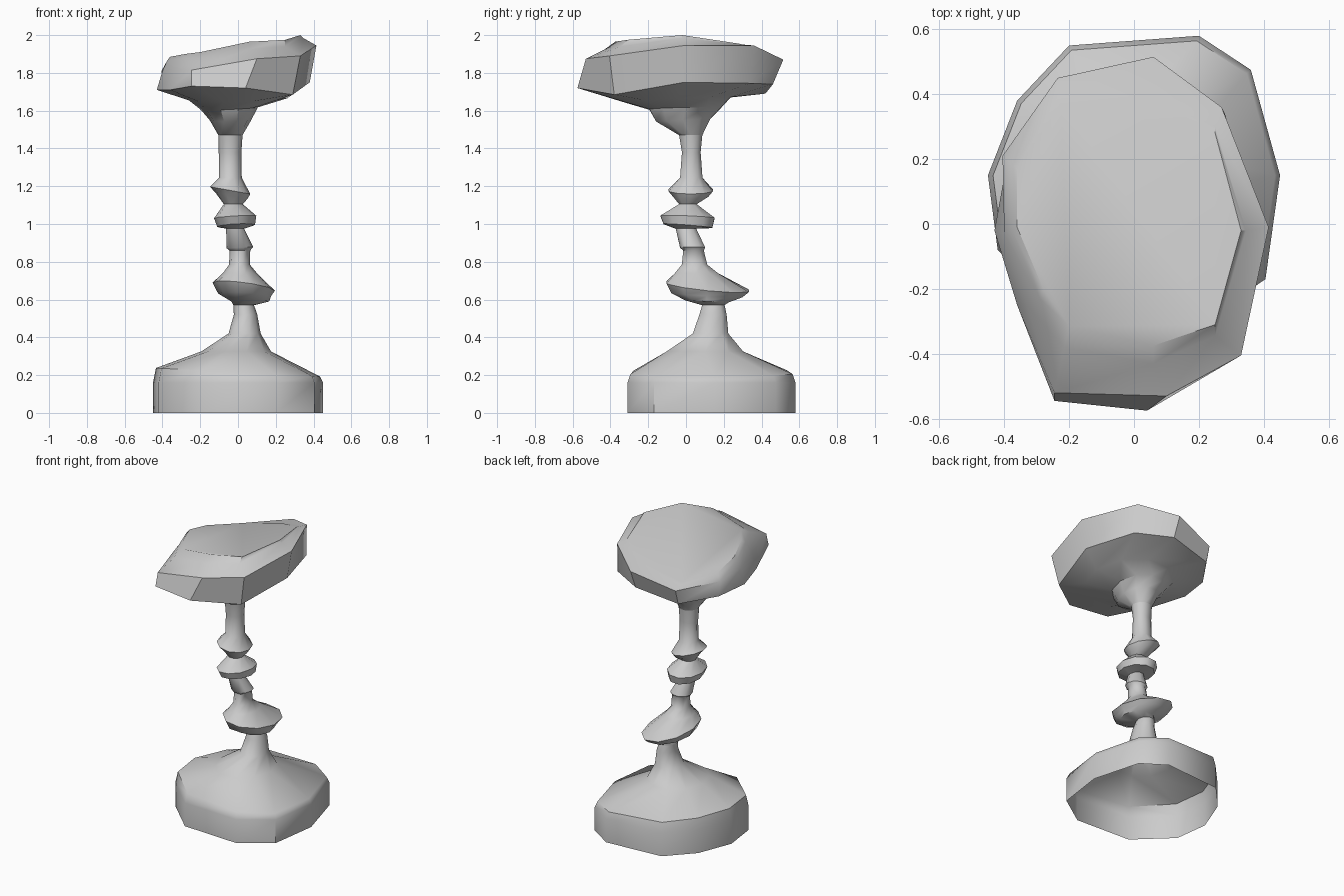
import bpy, math

SIDES = 10


def ring(x, y, z, rx, ry, sx=0.0, sy=0.0):
    """Ten-sided elliptical section; sx, sy are its slopes along x and y."""
    pts = []
    for i in range(SIDES):
        a = 2 * math.pi * i / SIDES
        dx, dy = rx * math.cos(a), 1.04 * ry * math.sin(a)
        pts.append((x + dx, y + dy, z + dx * sx + dy * sy))
    return pts


def outline(points, z, sx=0.0, scale=1.0, cy=0.0):
    """Irregular outline laid on a plane sloping along x."""
    return [(px * scale, cy + (py - cy) * scale, z + sx * px) for px, py in points]


def loft(name, sections, cap_top=False, angle=45):
    n = SIDES
    verts = [p for s in sections for p in s]
    faces = []
    for k in range(len(sections) - 1):
        for i in range(n):
            j = (i + 1) % n
            faces.append((k * n + i, k * n + j, (k + 1) * n + j, (k + 1) * n + i))
    if cap_top:
        faces.append(tuple(range(len(verts) - n, len(verts))))
    mesh = bpy.data.meshes.new(name)
    mesh.from_pydata(verts, [], faces)
    ob = bpy.data.objects.new(name, mesh)
    bpy.context.collection.objects.link(ob)
    bpy.ops.object.select_all(action='DESELECT')
    ob.select_set(True)
    bpy.context.view_layer.objects.active = ob
    bpy.ops.object.shade_smooth_by_angle(angle=math.radians(angle))
    return ob


# Base: hollow faceted drum rising to the neck
foot = [(.45, .15), (.36, .475), (.2, .58), (-.2, .55), (-.36, .38),
        (-.45, .15), (-.42, -.08), (-.2, -.29), (.2, -.31), (.405, -.17)]
neck = ring(.03, .145, .57, .055, .06)
loft("base", [
    outline(foot, 0),
    outline(foot, .16),
    outline(foot, .215, -.05, .965, .135),
    ring(-.01, .1, .325, .185, .205),
    ring(.035, .13, .42, .085, .095),
    ring(.04, .143, .52, .062, .073),
    neck])

# Stem: leaning turned shaft with tilted collars
stem_top = ring(-.04, .025, 1.47, .064, .062)
loft("stem", [
    neck,
    ring(.065, .11, .59, .1, .115, 0, -.05),
    ring(.035, .11, .625, .14, .19, -.05, -.06),
    ring(.03, .115, .668, .165, .22, -.13, -.1),
    ring(.01, .055, .74, .09, .115),
    ring(.008, .045, .785, .055, .068),
    ring(.01, .04, .86, .055, .055),
    ring(.01, .035, .875, .07, .067, .05, 0),
    ring(-.015, .0, .975, .048, .055),
    ring(-.01, .01, .99, .1, .13, .05, -.08),
    ring(-.015, .008, 1.037, .112, .145, .06, -.04),
    ring(-.025, .01, 1.105, .05, .047),
    ring(-.035, .025, 1.15, .085, .095, -.2, 0),
    ring(-.042, .025, 1.178, .107, .118, -.18, 0),
    ring(-.04, .028, 1.245, .06, .06),
    ring(-.042, .028, 1.38, .06, .05),
    stem_top])

# Cup: flared underside, skewed rim band and top sinking to the back left
rim_low = [(.38, -.01, 1.75), (.28, .34, 1.745), (.06, .46, 1.74), (-.235, .42, 1.69),
           (-.39, .2, 1.7), (-.43, -.02, 1.71), (-.36, -.25, 1.71),
           (-.245, -.545, 1.73), (.04, -.575, 1.72), (.29, -.38, 1.685)]
rim_high = [(.415, -.01, 1.945), (.27, .36, 1.945), (.06, .515, 1.87), (-.235, .45, 1.79),
            (-.405, .21, 1.81), (-.4, -.03, 1.81), (-.33, -.25, 1.815),
            (-.245, -.52, 1.815), (.1, -.53, 1.875), (.33, -.405, 1.89)]
lip = [(.345, -.02, 1.985), (.25, .30, 1.95), (.06, .395, 1.885), (-.235, .39, 1.81),
       (-.37, .18, 1.835), (-.375, -.02, 1.865), (-.29, -.23, 1.88),
       (-.215, -.38, 1.875), (.06, -.43, 1.925), (.25, -.345, 1.94)]
top = [(.33, -.02, 2.0), (.25, .28, 1.955), (.06, .385, 1.89), (-.225, .37, 1.815),
       (-.36, .17, 1.845), (-.36, -.01, 1.885), (-.28, -.2, 1.9),
       (-.2, -.315, 1.91), (.06, -.375, 1.965), (.25, -.31, 1.975)]
loft("cup", [
    stem_top,
    ring(-.04, -.015, 1.55, .11, .145, 0, .05),
    ring(-.045, -.005, 1.61, .15, .19, .05, .02),
    ring(.0, -.05, 1.66, .26, .29, .02, .04),
    rim_low,
    rim_high,
    lip,
    top], cap_top=True, angle=38)
